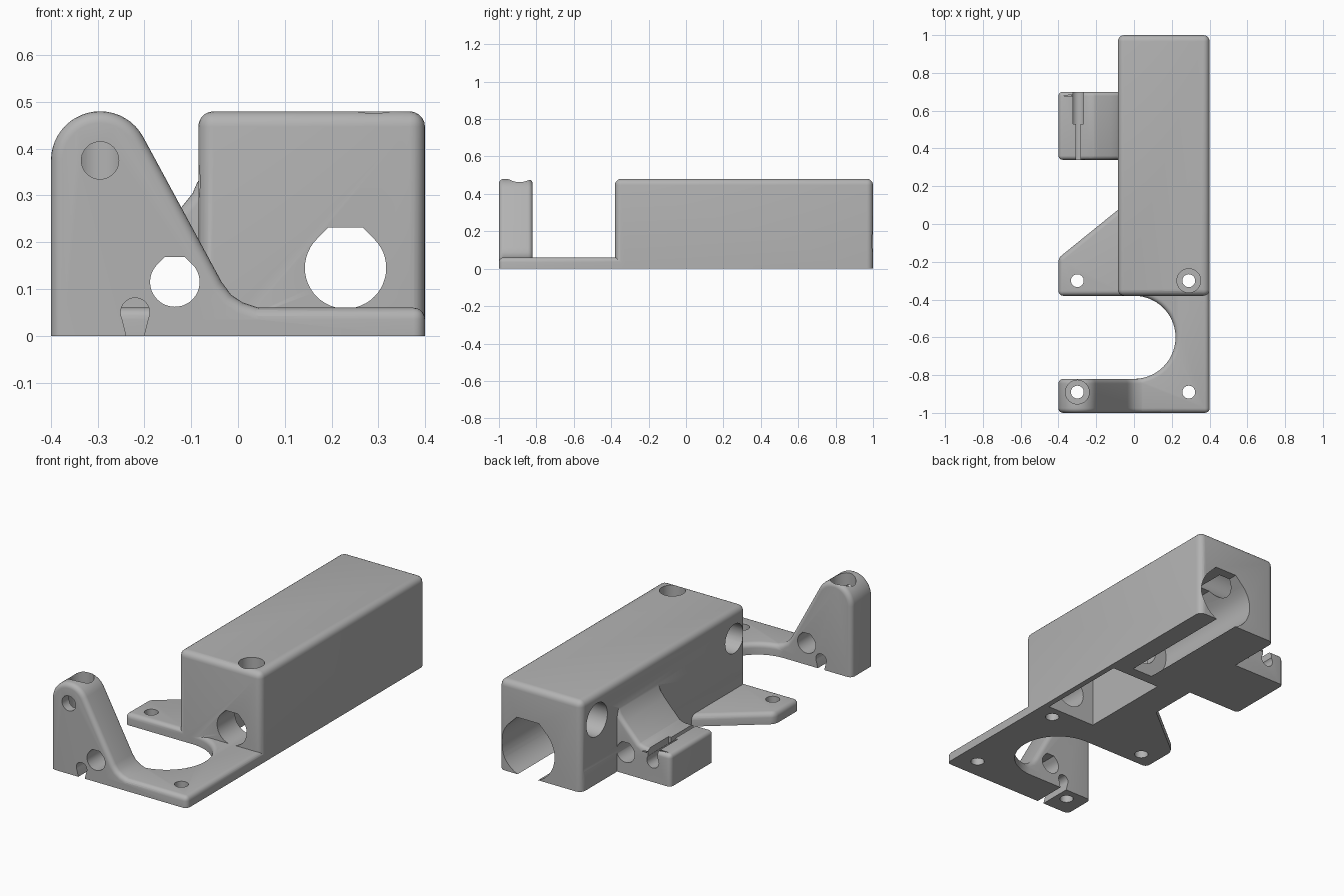
import bpy, bmesh, math
from mathutils import Vector

cube = bpy.data.objects.get("Cube")
if cube:
    bpy.data.objects.remove(cube, do_unlink=True)

gray = bpy.data.materials.new("matte gray")
gray.use_nodes = True
gray.diffuse_color = (0.45, 0.45, 0.45, 1)
gray.node_tree.nodes["Principled BSDF"].inputs["Base Color"].default_value = (0.45, 0.45, 0.45, 1)

# Maps a 2D profile point plus a depth to 3D, by extrusion axis
PLACE = {
    "x": lambda a, b, t: Vector((t, a, b)),
    "y": lambda a, b, t: Vector((a, t, b)),
    "z": lambda a, b, t: Vector((a, b, t)),
}


def prism(name, pts, axis, lo, hi, bevel=0.0):
    """Extrude a profile along an axis, rounding every hard edge off the floor."""
    bm = bmesh.new()
    face = bm.faces.new([bm.verts.new(PLACE[axis](a, b, lo)) for a, b in pts])
    ext = bmesh.ops.extrude_face_region(bm, geom=[face])
    shift = PLACE[axis](0, 0, hi - lo)
    bmesh.ops.translate(bm, vec=shift, verts=[v for v in ext["geom"] if isinstance(v, bmesh.types.BMVert)])
    bmesh.ops.recalc_face_normals(bm, faces=bm.faces)
    if bevel:
        hard = [e for e in bm.edges if e.calc_face_angle(0) > 0.4
                and max(v.co.z for v in e.verts) > 0.001]
        bmesh.ops.bevel(bm, geom=hard, offset=bevel, segments=5, profile=0.5,
                        affect="EDGES", clamp_overlap=False)
    mesh = bpy.data.meshes.new(name)
    bm.to_mesh(mesh)
    bm.free()
    mesh.materials.append(gray)
    ob = bpy.data.objects.new(name, mesh)
    bpy.context.collection.objects.link(ob)
    return ob


def rect(a0, a1, b0, b1):
    return [(a0, b0), (a1, b0), (a1, b1), (a0, b1)]


def arc(cx, cy, r, start, end, n=20):
    angles = [math.radians(start + (end - start) * i / n) for i in range(n + 1)]
    return [(cx + r * math.cos(t), cy + r * math.sin(t)) for t in angles]


def circle(cx, cy, r):
    return arc(cx, cy, r, 0, 360, 40)[:-1]


def flat_top(cx, cy, r):
    """Printable bore: round below, two slopes and a flat on top."""
    k = r * math.tan(math.pi / 8)
    return arc(cx, cy, r, 135, 405, 36) + [(cx + k, cy + r), (cx - k, cy + r)]


# Base plate with a half-round cut-out
plate = prism("mounting_bracket",
              [(-0.1, -1), (0.4, -1), (0.4, -0.3), (0, 0.1), (-0.06, 0.095),
               (-0.4, -0.18), (-0.4, -0.38)]
              + arc(0, -0.6, 0.22, 90, -90, 28) + [(-0.1, -0.82)],
              "z", 0, 0.06, 0.025)

# Long housing
housing = prism("housing", rect(-0.085, 0.4, -0.38, 1), "z", 0, 0.48, 0.033)

# Front post: round head, sloped side and a foot fillet
post = prism("front_post",
             [(-0.4, 0), (0.07, 0), (0.07, 0.055), (0.04, 0.061), (0.01, 0.071),
              (-0.015, 0.088), (-0.035, 0.115)]
             + arc(-0.295, 0.375, 0.105, 29, 180, 20),
             "y", -1, -0.82, 0.025)

# Side clamp with a sloped shoulder against the housing
clamp = prism("side_clamp",
              [(-0.4, 0), (-0.045, 0), (-0.045, 0.36), (-0.08, 0.345), (-0.097, 0.305),
               (-0.125, 0.27), (-0.21, 0.18), (-0.23, 0.17), (-0.4, 0.17)],
              "y", 0.34, 0.7, 0.022)

cutters = [
    # Main bore, its wide rear section and the belly pocket
    prism("main_bore", flat_top(0.23, 0.145, 0.087), "y", -0.5, 0.9),
    prism("rear_bore", flat_top(0.23, 0.145, 0.157), "y", 0.34, 1.1),
    prism("belly_pocket", rect(0.08, 0.37, -0.23, 0.28), "z", -0.05, 0.3),
    # Rod hole through post, clamp and flank
    prism("rod_hole", flat_top(-0.135, 0.115, 0.053), "y", -1.1, 1.1),
    # Cross holes on the clamp side of the housing
    prism("rear_cross_hole", circle(0.87, 0.34, 0.088), "x", -0.3, 0.23),
    prism("front_cross_hole", circle(-0.285, 0.33, 0.077), "x", -0.3, 0.3),
    # Post pin hole and keyhole
    prism("pin_hole", circle(-0.295, 0.375, 0.04), "y", -1.1, -0.9),
    prism("keyhole", arc(-0.22, 0.05, 0.031, -25, 205, 24)
          + [(-0.234, -0.02), (-0.206, -0.02)], "y", -1.1, -0.7),
    # Clamp hole and stepped slot
    prism("clamp_hole", circle(-0.295, 0.11, 0.035), "y", 0.3, 0.8),
    prism("clamp_slot", rect(-0.306, -0.284, 0.3, 0.6), "z", 0.11, 0.4),
    prism("nut_slot", rect(-0.322, -0.268, 0.53, 0.8), "z", 0.11, 0.4),
]
# Four screw holes, two of them with deep head recesses
for x, y in ((-0.3, -0.3), (0.29, -0.3), (-0.3, -0.89), (0.29, -0.89)):
    cutters.append(prism("screw_hole", circle(x, y, 0.034), "z", -0.1, 0.7))
for x, y in ((0.29, -0.3), (-0.3, -0.89)):
    cutters.append(prism("head_recess", circle(x, y, 0.063), "z", 0.25, 0.7))

# Join the solids, then cut the holes
tools = [(ob, "UNION") for ob in (housing, post, clamp)] + [(ob, "DIFFERENCE") for ob in cutters]
for ob, operation in tools:
    mod = plate.modifiers.new(ob.name, "BOOLEAN")
    mod.object, mod.operation, mod.solver = ob, operation, "EXACT"

# Bake the result and drop the tools
graph = bpy.context.evaluated_depsgraph_get()
baked = bpy.data.meshes.new_from_object(plate.evaluated_get(graph))
plate.modifiers.clear()
plate.data = baked
baked.materials.clear()
baked.materials.append(gray)
for poly in baked.polygons:
    poly.material_index = 0
for ob, _ in tools:
    bpy.data.objects.remove(ob, do_unlink=True)

# Smooth the rounded edges
bpy.ops.object.select_all(action="DESELECT")
plate.select_set(True)
bpy.context.view_layer.objects.active = plate
bpy.ops.object.shade_smooth_by_angle(angle=math.radians(30))
